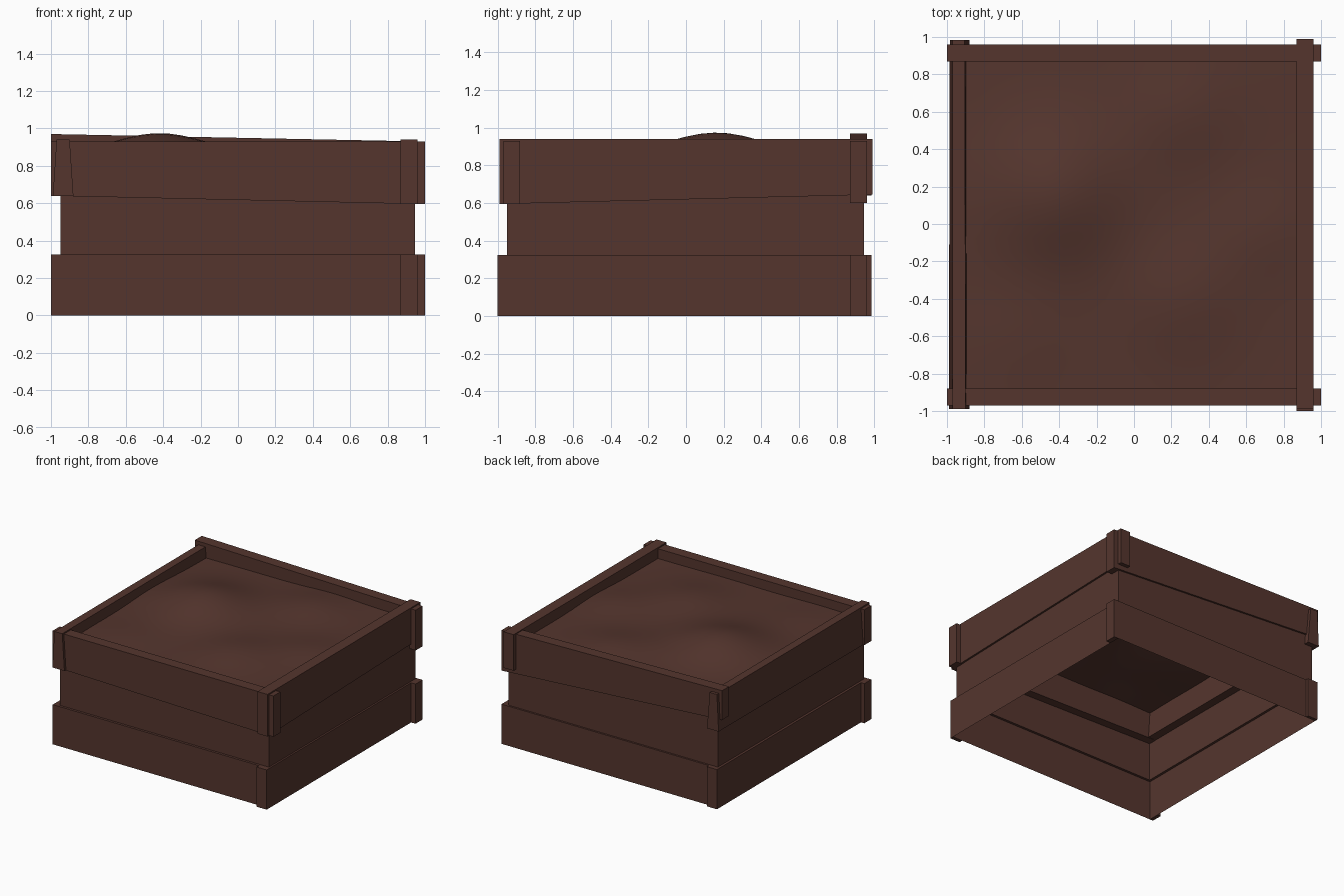
import bpy, bmesh, math

if "Cube" in bpy.data.objects:
    bpy.data.objects.remove(bpy.data.objects["Cube"])

wood = bpy.data.materials.new("dark_brown")
wood.diffuse_color = (0.09, 0.036, 0.027, 1)
wood.use_nodes = True
wood.node_tree.nodes["Principled BSDF"].inputs["Base Color"].default_value = wood.diffuse_color


def finish(name, bm, smooth=False):
    bmesh.ops.recalc_face_normals(bm, faces=bm.faces)
    me = bpy.data.meshes.new(name)
    bm.to_mesh(me)
    bm.free()
    me.materials.append(wood)
    for p in me.polygons:
        p.use_smooth = smooth
    ob = bpy.data.objects.new(name, me)
    bpy.context.collection.objects.link(ob)
    return ob


def board(name, end_a, end_b):
    """Plank lofted between two four-point end sections."""
    bm = bmesh.new()
    a = [bm.verts.new(c) for c in end_a]
    b = [bm.verts.new(c) for c in end_b]
    bm.faces.new(a)
    bm.faces.new(b)
    for i in range(4):
        j = (i + 1) % 4
        bm.faces.new((a[i], a[j], b[j], b[i]))
    return finish(name, bm)


def x_section(x, y0, y1, z0, z1):
    return [(x, y0, z0), (x, y1, z0), (x, y1, z1), (x, y0, z1)]


def y_section(y, b0, b1, t0, t1, z0, z1):
    return [(b0, y, z0), (b1, y, z0), (t1, y, z1), (t0, y, z1)]


# Lower walls: open shell, bottom tier slightly proud of the middle tier
LOW, MID = (-0.97, 0.96), (-0.95, 0.945)
bm = bmesh.new()
rings = []
for (lo, hi), z in ((LOW, 0), (LOW, 0.325), (MID, 0.325), (MID, 0.76)):
    rings.append([bm.verts.new((x, y, z)) for x, y in
                  ((lo, lo), (hi, lo), (hi, hi), (lo, hi))])
for r, s in zip(rings, rings[1:]):
    for i in range(4):
        j = (i + 1) % 4
        bm.faces.new((r[i], r[j], s[j], s[i]))
finish("lower_walls", bm)

# Bottom tier board ends, one at each corner
stubs = {
    "front_board_end": (-1.0, -0.97, -0.97, -0.88),
    "right_board_end": (0.87, 0.96, -1.0, -0.97),
    "back_board_end": (0.96, 1.0, 0.87, 0.96),
    "left_board_end": (-0.97, -0.88, 0.96, 0.985),
}
for name, (x0, x1, y0, y1) in stubs.items():
    board(name, x_section(x0, y0, y1, 0, 0.325), x_section(x1, y0, y1, 0, 0.325))

# Upper boards, uneven and crossing at the corners
board("front_top_board", x_section(-1, -0.97, -0.88, 0.64, 0.93),
      x_section(1, -0.97, -0.88, 0.595, 0.93))
board("back_top_board", x_section(-1, 0.87, 0.96, 0.73, 0.97),
      x_section(1, 0.87, 0.96, 0.60, 0.93))
board("right_top_board", y_section(-0.99, 0.87, 0.96, 0.87, 0.96, 0.595, 0.94),
      y_section(0.99, 0.87, 0.96, 0.87, 0.96, 0.645, 0.94))
board("left_top_board", y_section(-0.99, -0.99, -0.88, -0.97, -0.90, 0.64, 0.94),
      y_section(0.985, -0.985, -0.88, -0.97, -0.905, 0.64, 0.94))

# Soil: gently mounded sheet
mounds = [(-0.42, 0.16, 0.125, 0.26), (0.25, 0.6, 0.045, 0.2),
          (0.25, -0.4, 0.05, 0.22), (0.68, -0.05, 0.03, 0.18),
          (-0.6, -0.6, 0.02, 0.2)]
bm = bmesh.new()
bmesh.ops.create_grid(bm, x_segments=24, y_segments=24, size=0.9)
for v in bm.verts:
    v.co.z = 0.85 + sum(h * math.exp(-((v.co.x - x) ** 2 + (v.co.y - y) ** 2) / (2 * s * s))
                        for x, y, h, s in mounds)
finish("soil", bm, smooth=True)
